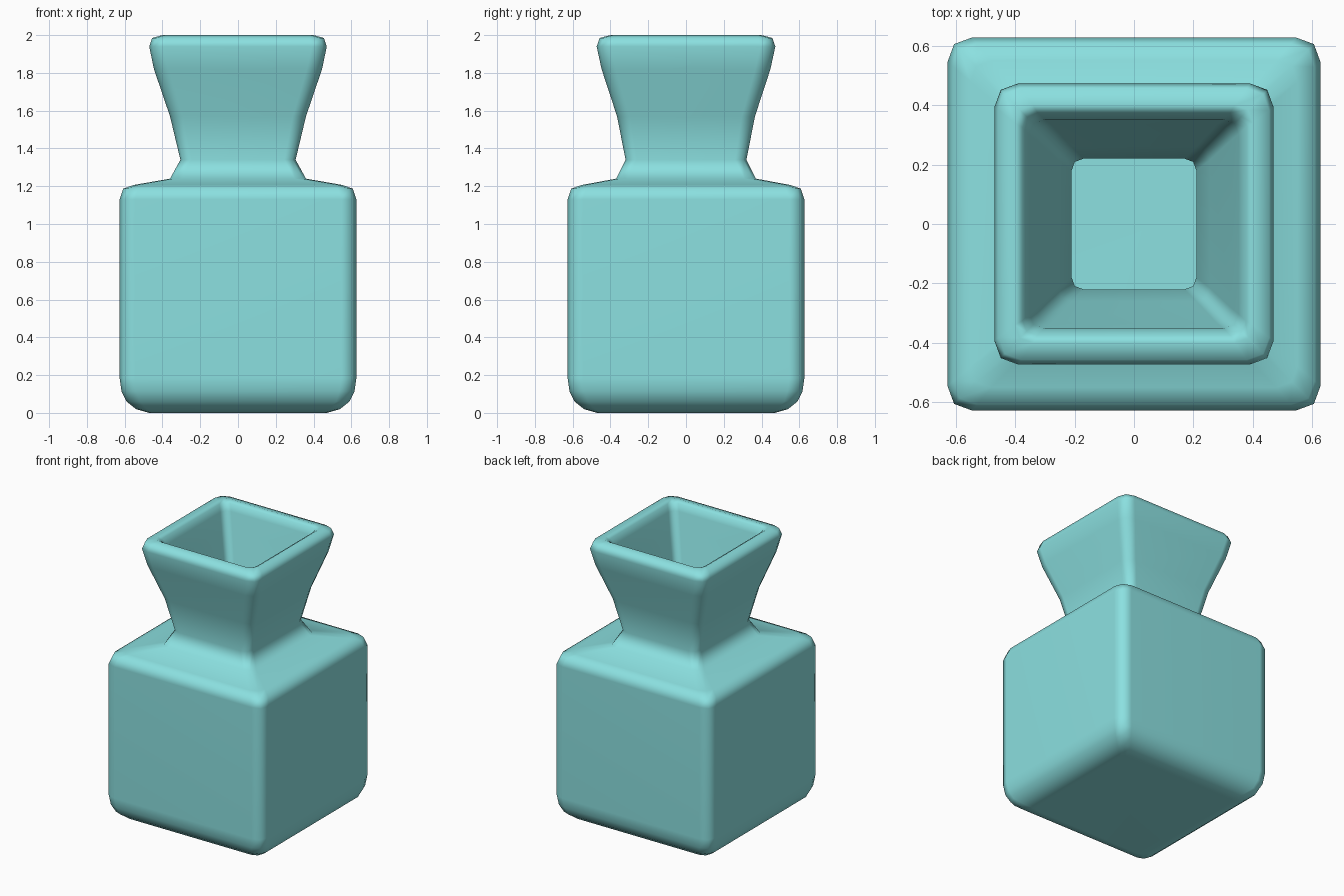
import bpy, bmesh

# Profile rows: half width in x, half width in y, corner cut, height
PROFILE = [
    (0.47, 0.47, 0.05, 0.0), (0.54, 0.54, 0.06, 0.02), (0.59, 0.59, 0.07, 0.06),
    (0.617, 0.617, 0.08, 0.115), (0.627, 0.627, 0.08, 0.185),
    (0.627, 0.627, 0.08, 1.13), (0.608, 0.608, 0.08, 1.187), (0.55, 0.55, 0.07, 1.207),
    # neck and flare
    (0.36, 0.37, 0.06, 1.24), (0.305, 0.32, 0.06, 1.34), (0.36, 0.365, 0.07, 1.57),
    (0.445, 0.447, 0.08, 1.82), (0.47, 0.473, 0.08, 1.94),
    # rounded rim
    (0.455, 0.457, 0.075, 1.985), (0.40, 0.40, 0.06, 2.0),
    (0.375, 0.375, 0.05, 1.985), (0.352, 0.352, 0.05, 1.94),
    # inner wall of the neck, open into the body
    (0.33, 0.335, 0.05, 1.82), (0.255, 0.26, 0.045, 1.57), (0.21, 0.22, 0.04, 1.34),
    (0.225, 0.25, 0.04, 1.29),
]


def ring(bm, hx, hy, c, z):
    """Square loop with two-segment rounded corners."""
    k = c * 0.27
    pts = []
    for sx, sy, flip in ((1, 1, 0), (-1, 1, 1), (-1, -1, 0), (1, -1, 1)):
        corner = [(hx, hy - c), (hx - k, hy - k), (hx - c, hy)]
        if flip:
            corner.reverse()
        pts += [(sx * x, sy * y, z) for x, y in corner]
    return [bm.verts.new(p) for p in pts]


# Square vase: loft the rings together, closing only the base
bm = bmesh.new()
rings = [ring(bm, *row) for row in PROFILE]
for a, b in zip(rings, rings[1:]):
    n = len(a)
    for i in range(n):
        j = (i + 1) % n
        bm.faces.new((a[i], a[j], b[j], b[i]))
bm.faces.new(list(reversed(rings[0])))
for f in bm.faces:
    f.smooth = True
mesh = bpy.data.meshes.new("vase")
bm.to_mesh(mesh)
bm.free()
vase = bpy.data.objects.new("vase", mesh)
bpy.context.collection.objects.link(vase)

# Weighted normals keep the broad sides flat
vase.modifiers.new("weighted_normals", 'WEIGHTED_NORMAL')

# Glaze
glaze = bpy.data.materials.new("turquoise_glaze")
glaze.diffuse_color = (0.26, 0.75, 0.75, 1)
mesh.materials.append(glaze)
